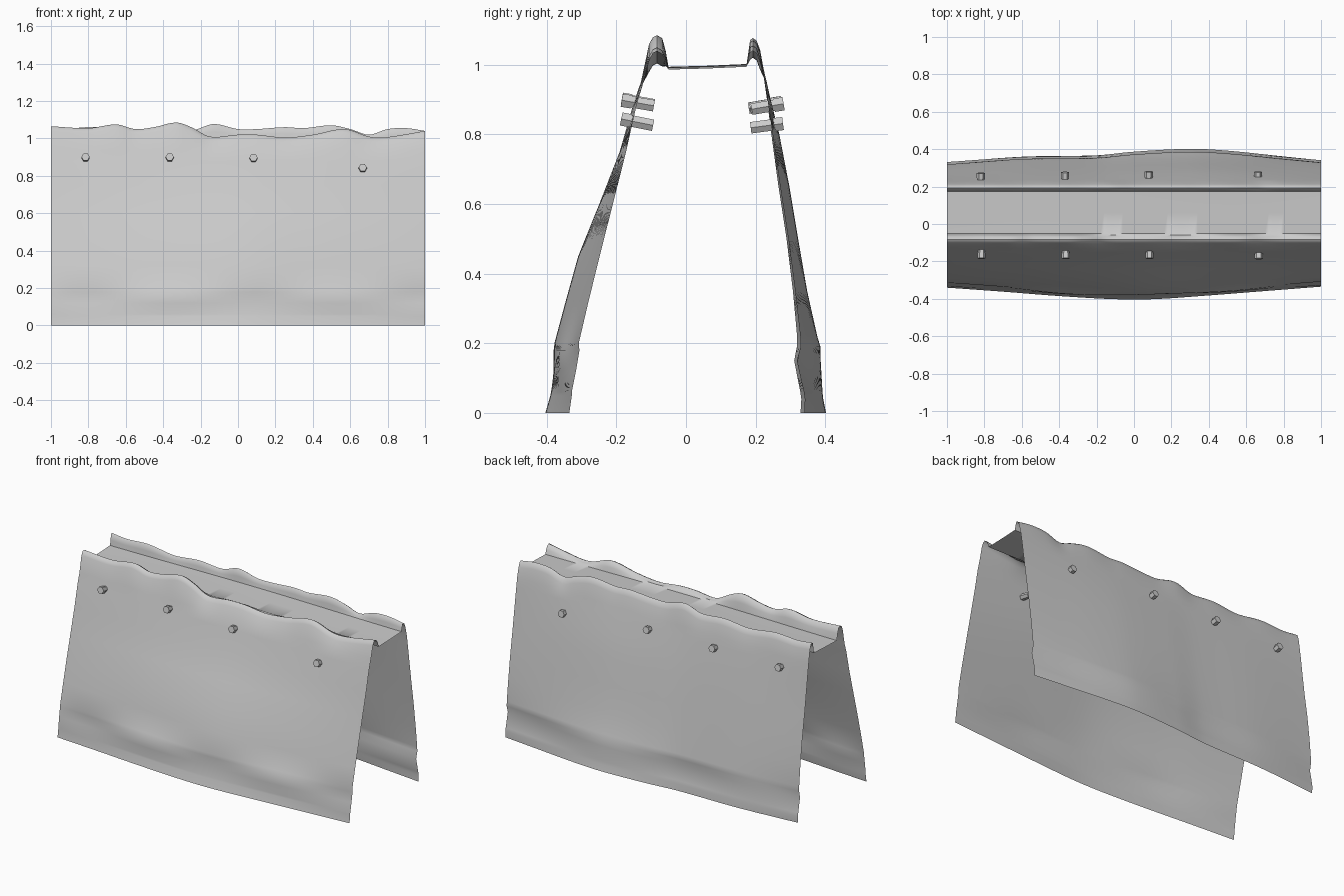
import bpy, bmesh, math
from mathutils import Vector

if "Cube" in bpy.data.objects:
    bpy.data.objects.remove(bpy.data.objects["Cube"])


def curve(keys, x):
    """Smooth hermite interpolation through (x, value) pairs."""
    n = len(keys)

    def slope(i):
        a, b = keys[max(i - 1, 0)], keys[min(i + 1, n - 1)]
        return (b[1] - a[1]) / (b[0] - a[0])

    i = 0
    while i < n - 2 and x > keys[i + 1][0]:
        i += 1
    (x0, v0), (x1, v1) = keys[i], keys[i + 1]
    d = x1 - x0
    t = (x - x0) / d
    return ((2*t**3 - 3*t*t + 1) * v0 + (t**3 - 2*t*t + t) * d * slope(i)
            + (3*t*t - 2*t**3) * v1 + (t**3 - t*t) * d * slope(i + 1))


# wavy crest heights and outward bow of each side along x
FRONT_CREST = [(-1, 1.065), (-.8, 1.055), (-.65, 1.075), (-.55, 1.05), (-.45, 1.06),
               (-.33, 1.085), (-.25, 1.06), (-.15, 1.01), (0, 1.02), (.1, 1.02),
               (.25, 1.005), (.4, 1.02), (.57, 1.05), (.7, 1.01), (.78, 1.005), (1, 1.04)]
BACK_CREST = [(-1, 1.065), (-.9, 1.055), (-.75, 1.062), (-.57, 1.04), (-.4, 1.055),
              (-.24, 1.045), (-.13, 1.077), (0, 1.05), (.1, 1.05), (.25, 1.06), (.35, 1.055),
              (.5, 1.07), (.6, 1.05), (.7, 1.02), (.8, 1.05), (.9, 1.055), (1, 1.04)]
FRONT_BOW = [(-1, .08), (-.7, .4), (-.4, .75), (-.1, 1), (.1, 1), (.4, .7), (.7, .35), (1, 0)]
BACK_BOW = [(-1, .05), (-.6, .45), (-.2, .55), (0, .8), (.3, 1), (.5, .87), (.8, .47), (1, .2)]

# wall profiles: z, y at the ends, y at the fullest bow
FRONT_WALL = [(0, -.335, -.402), (.05, -.328, -.388), (.06, -.328, -.386), (.12, -.322, -.382),
              (.18, -.312, -.382), (.2, -.308, -.376), (.32, -.28, -.344), (.45, -.248, -.308),
              (.6, -.21, -.236 - .012), (.75, -.172, -.19), (.88, -.143, -.153), (.94, -.125, -.133)]
BACK_WALL = [(0, .325, .402), (.04, .328, .394), (.06, .325, .392), (.15, .305, .38),
             (.19, .315, .386), (.22, .316, .377), (.35, .305, .348), (.5, .287, .322),
             (.65, .264, .297), (.8, .244, .268), (.9, .232, .243), (.95, .225, .232)]


def section(x):
    bf, bb = curve(FRONT_BOW, x), curve(BACK_BOW, x)
    hf, hb = curve(FRONT_CREST, x), curve(BACK_CREST, x)
    pts = []
    for z, a, b in FRONT_WALL:
        dent = .006 * math.sin(7 * x + 1) if .1 < z < .19 else 0
        pts.append((a + (b - a) * bf + dent, z))
    deck = .99 + .004 * math.cos(3 * x)
    pts += [(-.106, hf - .025), (-.095, hf - .006), (-.083, hf), (-.068, hf - .009),
            (-.058, (hf + deck) / 2), (-.05, deck), (.06, deck + .003), (.174, deck + .008),
            (.179, (hb + deck) / 2), (.184, hb - .006), (.192, hb), (.203, hb - .008),
            (.213, hb - .035)]
    for z, a, b in reversed(BACK_WALL):
        dent = .007 * math.sin(6 * x) if .1 < z < .16 else 0
        pts.append((a + (b - a) * bb + dent, z))
    return pts


def finish(bm, name, angle):
    mesh = bpy.data.meshes.new(name)
    bmesh.ops.recalc_face_normals(bm, faces=bm.faces)
    bm.to_mesh(mesh)
    bm.free()
    ob = bpy.data.objects.new(name, mesh)
    bpy.context.collection.objects.link(ob)
    bpy.ops.object.select_all(action='DESELECT')
    ob.select_set(True)
    bpy.context.view_layer.objects.active = ob
    bpy.ops.object.shade_smooth_by_angle(angle=math.radians(angle))
    return ob


# folded sheet: both walls, rolled lips and the recessed deck
N = 100
bm = bmesh.new()
rows = []
for i in range(N + 1):
    x = -1 + 2 * i / N
    rows.append([bm.verts.new((x, y, z)) for y, z in section(x)])
for r, s in zip(rows, rows[1:]):
    for j in range(len(r) - 1):
        bm.faces.new((r[j], s[j], s[j + 1], r[j + 1]))
bm.normal_update()
sheet = finish(bm, "folded_sheet", 50)
# the open sheet should face outwards
if sheet.data.polygons[20].normal.z < 0 or sheet.data.polygons[0].normal.y > 0:
    sheet.data.flip_normals()


# bolts pushed through the walls
def bolt(name, x, y, z, side, tilt):
    bm = bmesh.new()
    axis = Vector((0, side * math.cos(tilt), math.sin(tilt)))
    q = axis.to_track_quat('Z', 'X').to_matrix().to_4x4()
    for r, length, off in ((.019, .085, -.004), (.022, .028, .033)):
        part = bmesh.ops.create_cone(bm, cap_ends=True, segments=6, radius1=r, radius2=r, depth=length)
        for v in part["verts"]:
            v.co.z += off
    bm.transform(q)
    bmesh.ops.translate(bm, verts=bm.verts, vec=(x, y, z))
    finish(bm, name, 30)


for k, (x, z) in enumerate([(-.815, .893), (-.365, .893), (.083, .89), (.667, .835)]):
    bolt(f"front_bolt_{k + 1}", x, -.138 - (.002 if z < .85 else 0), z, -1, .17 + .03 * (k == 3))
    bolt(f"back_bolt_{k + 1}", x - .004, (.226, .23, .234, .232)[k], z - .01, 1, .17 - .04 * (k == 3))
